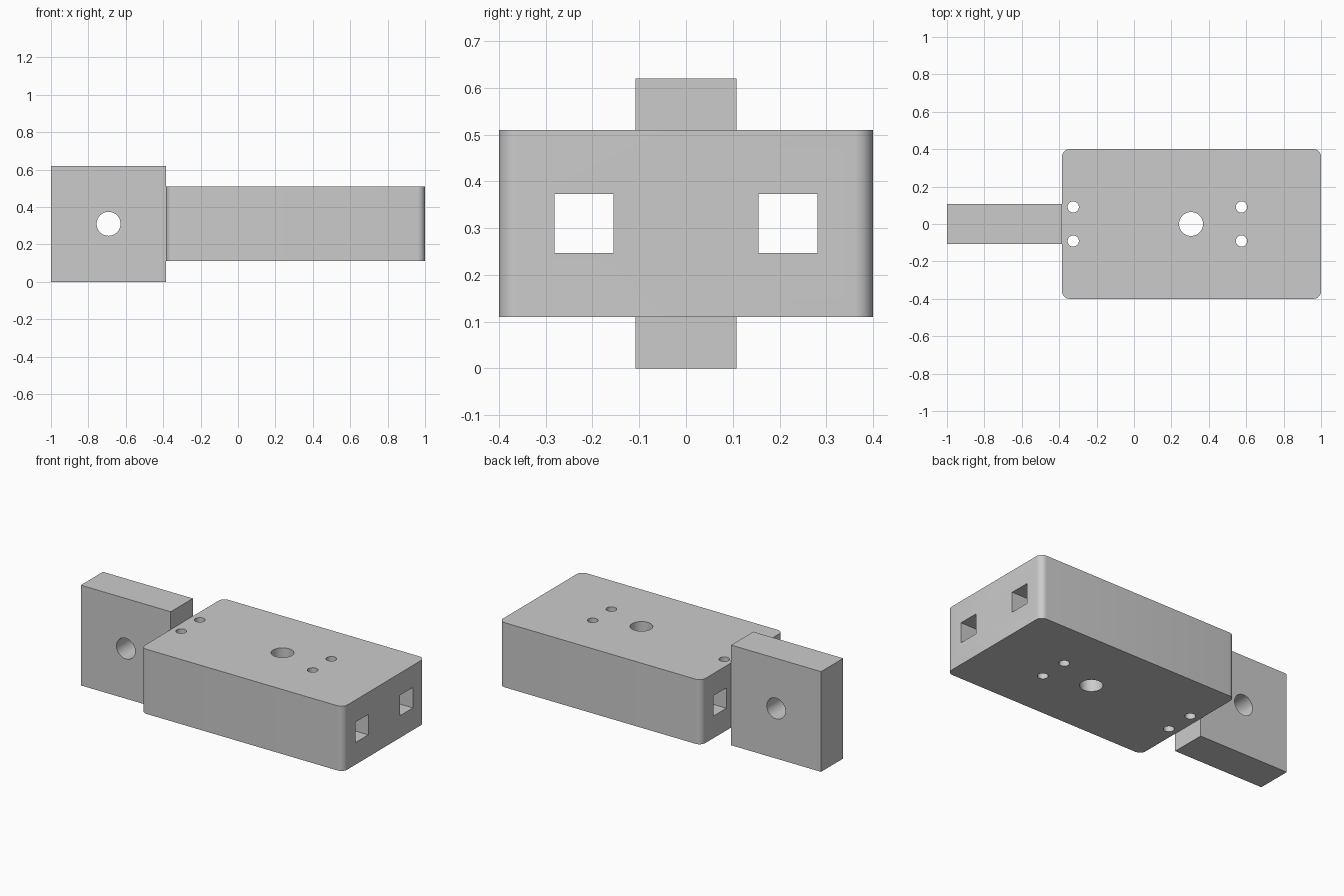
import bpy
import bmesh
import math
from mathutils import Matrix, Vector

if "Cube" in bpy.data.objects:
    bpy.data.objects.remove(bpy.data.objects["Cube"], do_unlink=True)

grey = bpy.data.materials.new("plain grey")
grey.use_nodes = True
colour = (0.6, 0.6, 0.6, 1)
grey.diffuse_color = colour
grey.node_tree.nodes["Principled BSDF"].inputs["Base Color"].default_value = colour


def add_object(name, bm):
    mesh = bpy.data.meshes.new(name)
    bm.to_mesh(mesh)
    bm.free()
    mesh.materials.append(grey)
    obj = bpy.data.objects.new(name, mesh)
    bpy.context.collection.objects.link(obj)
    return obj


def block(name, low, high, corner=0):
    """Box between two corners, with optional rounded vertical edges."""
    low, high = Vector(low), Vector(high)
    bm = bmesh.new()
    bmesh.ops.create_cube(bm, size=1, matrix=Matrix.Translation((low + high) / 2)
                          @ Matrix.Diagonal((*(high - low), 1)))
    if corner:
        upright = [e for e in bm.edges
                   if abs(e.verts[0].co.z - e.verts[1].co.z) > 0.01]
        bmesh.ops.bevel(bm, geom=upright, offset=corner, segments=8,
                        profile=0.5, affect='EDGES')
    return add_object(name, bm)


def rod(name, centre, radius, along_y=False):
    """Round cutter, upright or running front to back."""
    turn = Matrix.Rotation(math.pi / 2 if along_y else 0, 4, 'X')
    bm = bmesh.new()
    bmesh.ops.create_cone(bm, cap_ends=True, segments=48, radius1=radius,
                          radius2=radius, depth=2,
                          matrix=Matrix.Translation(centre) @ turn)
    return add_object(name, bm)


def drill(obj, cutters):
    """Cut the holes, then drop the cutters and shade the result."""
    for cutter in cutters:
        cutter.hide_render = True
        mod = obj.modifiers.new("hole", 'BOOLEAN')
        mod.operation = 'DIFFERENCE'
        mod.solver = 'EXACT'
        mod.object = cutter
    bpy.ops.object.select_all(action='DESELECT')
    obj.select_set(True)
    bpy.context.view_layer.objects.active = obj
    for mod in list(obj.modifiers):
        bpy.ops.object.modifier_apply(modifier=mod.name)
    for cutter in cutters:
        bpy.data.objects.remove(cutter, do_unlink=True)
    bpy.ops.object.shade_smooth_by_angle(angle=math.radians(30))


# Main housing with rounded upright edges
body = block("body", (-0.385, -0.4, 0.11), (1, 0.4, 0.51), corner=0.04)

# Shaft hole, four screw holes and two square channels along the length
holes = [rod("shaft_cutter", (0.305, 0, 0.31), 0.064)]
for side in (-1, 1):
    for x in (-0.325, 0.575):
        holes.append(rod("screw_cutter", (x, side * 0.091, 0.31), 0.03))
    y = side * 0.218
    holes.append(block("channel_cutter", (-2, y - 0.063, 0.247),
                       (2, y + 0.063, 0.373)))
drill(body, holes)

# Upright mounting plate with one cross hole
plate = block("mounting_plate", (-1, -0.108, 0), (-0.385, 0.108, 0.62))
drill(plate, [rod("pivot_cutter", (-0.692, 0, 0.31), 0.064, along_y=True)])
